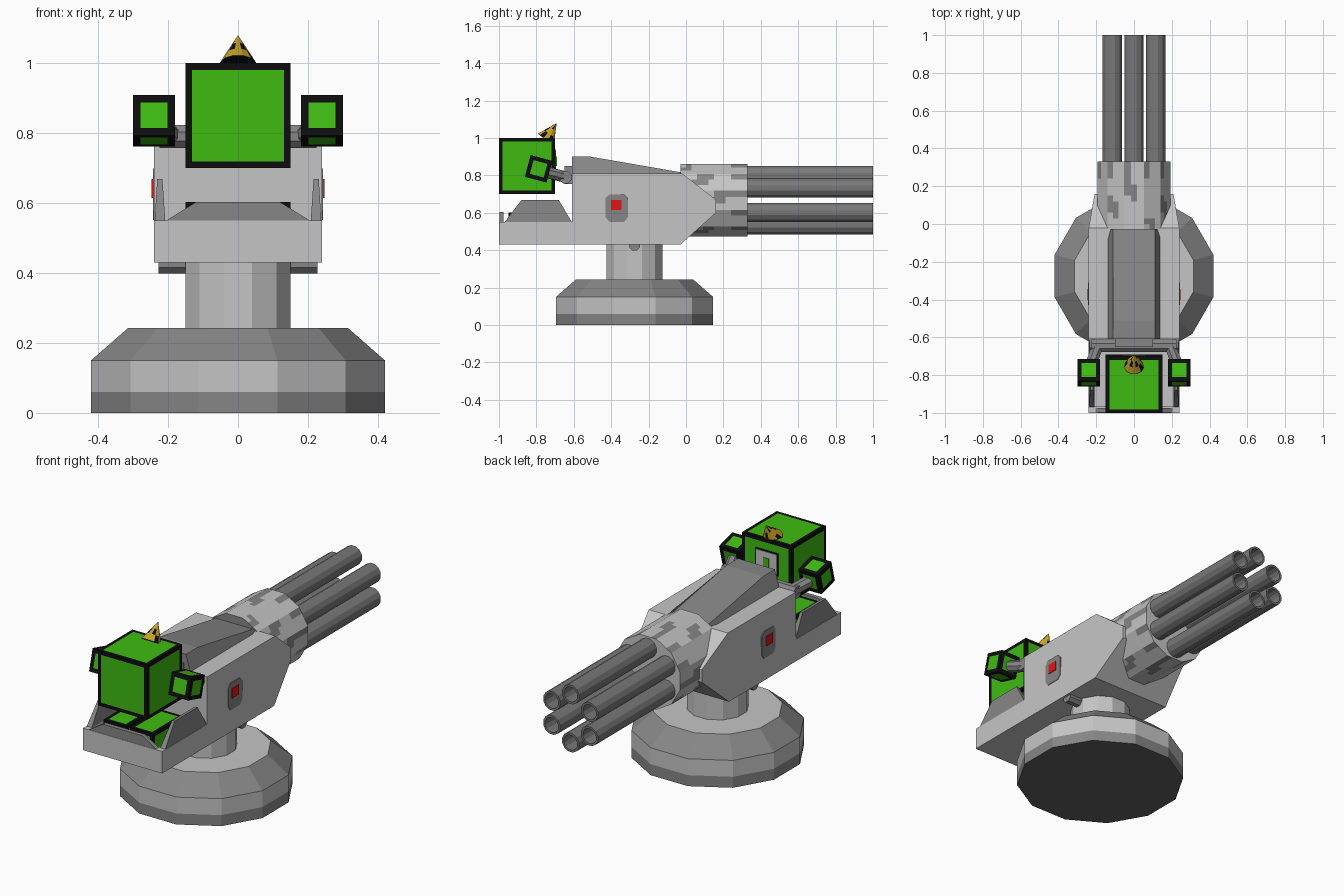
import bpy, bmesh, math
from mathutils import Matrix, Vector

if "Cube" in bpy.data.objects:
    bpy.data.objects.remove(bpy.data.objects["Cube"])


def mat(name, r, g, b):
    m = bpy.data.materials.new(name)
    m.diffuse_color = (r, g, b, 1)
    m.use_nodes = True
    m.node_tree.nodes["Principled BSDF"].inputs["Base Color"].default_value = m.diffuse_color
    return m


LIGHT = mat("light_grey", .56, .56, .56)
MID = mat("mid_grey", .24, .24, .24)
STEEL = mat("barrel_grey", .19, .19, .19)
DARK = mat("dark_grey", .12, .12, .12)
BLACK = mat("black", .004, .004, .004)
GREEN = mat("green", .05, .50, .006)
GOLD = mat("gold", .58, .37, .02)
RED = mat("red", .75, .008, .008)


def finish(name, bm, mats, matrix=Matrix()):
    bmesh.ops.recalc_face_normals(bm, faces=bm.faces)
    bm.transform(matrix)
    me = bpy.data.meshes.new(name)
    bm.to_mesh(me)
    bm.free()
    for m in mats:
        me.materials.append(m)
    ob = bpy.data.objects.new(name, me)
    bpy.context.collection.objects.link(ob)
    return ob


def lathe(name, profile, n, mats, matrix=Matrix(), rule=None, sides=None):
    """Turn (radius, height) points about z; rule(ring, segment) picks the colour."""
    sides = sides or n
    step = 2 * math.pi / sides
    bm = bmesh.new()
    rings = []
    for r, h in profile:
        ring = []
        for k in range(n):
            a = 2 * math.pi * k / n
            rr = r * math.cos(step / 2) / math.cos(a % step - step / 2) if sides != n else r
            ring.append(bm.verts.new((rr * math.cos(a + step / 2), rr * math.sin(a + step / 2), h)))
        rings.append(ring)
    for j in range(len(rings) - 1):
        for k in range(n):
            f = bm.faces.new((rings[j][k], rings[j][(k + 1) % n], rings[j + 1][(k + 1) % n], rings[j + 1][k]))
            f.material_index = rule(j, k) if rule else 0
    bm.faces.new(rings[0]).material_index = len(mats) - 1
    bm.faces.new(rings[-1])
    return finish(name, bm, mats, matrix)


def rod(name, p, q, r, m, n=8):
    p, q = Vector(p), Vector(q)
    rot = (q - p).to_track_quat('Z', 'Y').to_matrix().to_4x4()
    return lathe(name, [(r, 0), (r, (q - p).length)], n, [m], Matrix.Translation(p) @ rot)


def box(name, lo, hi, m):
    lo, hi = Vector(lo), Vector(hi)
    bm = bmesh.new()
    bmesh.ops.create_cube(bm, size=1)
    return finish(name, bm, [m], Matrix.Translation((lo + hi) / 2) @ Matrix.Diagonal((*(hi - lo), 1)))


def framed_box(name, c, size, border, tilt=0):
    """Black edged block with an inset green panel on every face."""
    bm = bmesh.new()
    bmesh.ops.create_cube(bm, size=1)
    bmesh.ops.scale(bm, vec=size, verts=bm.verts)
    inner = list(bm.faces)
    bmesh.ops.inset_individual(bm, faces=inner, thickness=border)
    for f in inner:
        f.material_index = 1
    return finish(name, bm, [BLACK, GREEN], Matrix.Translation(c) @ Matrix.Rotation(tilt, 4, 'X'))


def slab(name, outline, x0, x1, m, x_at=None):
    """Extrude a (y, z) outline from x0 to x1; x_at(x, y, z) reshapes the width."""
    bm = bmesh.new()
    x_at = x_at or (lambda x, y, z: x)
    a = [bm.verts.new((x_at(x0, y, z), y, z)) for y, z in outline]
    b = [bm.verts.new((x_at(x1, y, z), y, z)) for y, z in outline]
    bm.faces.new(a)
    bm.faces.new(b)
    for i in range(len(a)):
        j = (i + 1) % len(a)
        bm.faces.new((a[i], a[j], b[j], b[i]))
    return finish(name, bm, [m])


# Round base and neck
ground = Matrix.Translation((0, -.275, 0))
lathe("base", [(.435, 0), (.435, .06), (.435, .15), (.325, .243)], 12, [LIGHT, MID, DARK], ground,
      lambda j, k: (1, 0, 1)[j])
lathe("neck", [(.155, .24), (.155, .44)], 12, [LIGHT], ground)
rod("axle", (-.227, -.275, .428), (.227, -.275, .428), .032, MID)

# Gun housing, narrower at the nose
slab("housing", [(-.61, .43), (-.03, .43), (.16, .60), (.16, .67), (-.02, .81), (-.61, .81)],
     -.24, .24, LIGHT, lambda x, y, z: x * (.87 if y > .1 else 1))
slab("top_hump", [(-.61, .80), (-.02, .80), (-.02, .815), (-.51, .90), (-.61, .90)],
     -.14, .14, MID, lambda x, y, z: x * (.8 if z > .805 else 1))

# Rear tray
box("tray_floor", (-.24, -1, .43), (.24, -.61, .47), LIGHT)
box("tray_front", (-.24, -1, .43), (.24, -.965, .55), LIGHT)
bm = bmesh.new()
vs = [[bm.verts.new((x, y, z)) for x, z in ((-.205, .55), (.205, .55), (.12, .603), (-.12, .603))]
      for y in (-.998, -.975)]
bm.faces.new(vs[0])
bm.faces.new(vs[1])
for i in range(4):
    bm.faces.new((vs[0][i], vs[0][(i + 1) % 4], vs[1][(i + 1) % 4], vs[1][i]))
finish("tray_shield", bm, [MID])

for s, side in ((-1, "left"), (1, "right")):
    xs = sorted((s * .208, s * .24))
    box(side + "_tray_wall", (xs[0], -.97, .43), (xs[1], -.61, .55), LIGHT)
    slab(side + "_tray_fin", [(-.97, .55), (-.88, .668), (-.68, .668), (-.61, .55)], s * .208, s * .238, MID,
         lambda x, y, z: x if z < .6 else s * .224 + (x - s * .224) * .5)
    # Side button: eight-sided plate with a red square
    slab(side + "_button_plate", [(-.37 + y, .627 + z) for y, z in
         ((-.06, -.05), (-.04, -.075), (.04, -.075), (.06, -.05), (.06, .05), (.04, .072), (-.04, .072), (-.06, .05))],
         s * .238, s * .243, MID)
    xb = sorted((s * .24, s * .247))
    box(side + "_button", (xb[0], -.402, .615), (xb[1], -.345, .668), RED)
    # Operator hand, foot and grip
    rod(side + "_grip", (s * .19, -.64, .79), (s * .235, -.76, .82), .032, MID)
    framed_box(side + "_hand", (s * .24, -.788, .835), (.12, .12, .12), .031, math.radians(-15))
    framed_box(side + "_foot", (s * .08, -.82, .535), (.14, .26, .135), .026)

rod("handle_bar", (-.225, -.645, .79), (.225, -.645, .79), .035, MID)
box("handle_mount", (-.1, -.65, .755), (.1, -.6, .85), MID)

# Operator head with visor and horn
framed_box("head", (0, -.85, .85), (.3, .3, .3), .027)
box("visor_frame", (-.07, -.702, .815), (.07, -.697, .94), BLACK)
box("visor", (-.062, -.7, .822), (.062, -.694, .933), LIGHT)
box("visor_mark", (-.018, -.697, .85), (.018, -.691, .90), GREEN)
lathe("horn", [(.054, 0), (.036, .035), (.02, .066), (.001, .103)], 12, [GOLD, BLACK],
      Matrix.Translation((0, -.75, .993)) @ Matrix.Rotation(math.radians(-34), 4, 'X'),
      lambda j, k: int((k * 5 + j * 3) % 12 in (0, 1, 2)))

# Mottled sleeve and six barrels
to_y = Matrix.Translation((0, 0, .667)) @ Matrix.Rotation(-math.pi / 2, 4, 'X')


def mottle(j, k):
    if j >= 9:
        return int(k % 3 == 0)
    return int(math.sin(k * 1.4 + j * .75) + .8 * math.sin(k * .7 - j * .6 + 1) > .95)


lathe("sleeve", [(.2, -.03 + .03 * j) for j in range(13)], 36, [LIGHT, MID], to_y, mottle, 12)
for i in range(6):
    a = math.radians(30 + 60 * i)
    lathe("barrel", [(.053, .3), (.053, 1), (.041, 1), (.041, .7)], 12, [STEEL],
          Matrix.Translation((.132 * math.cos(a), 0, .132 * math.sin(a))) @ to_y)
